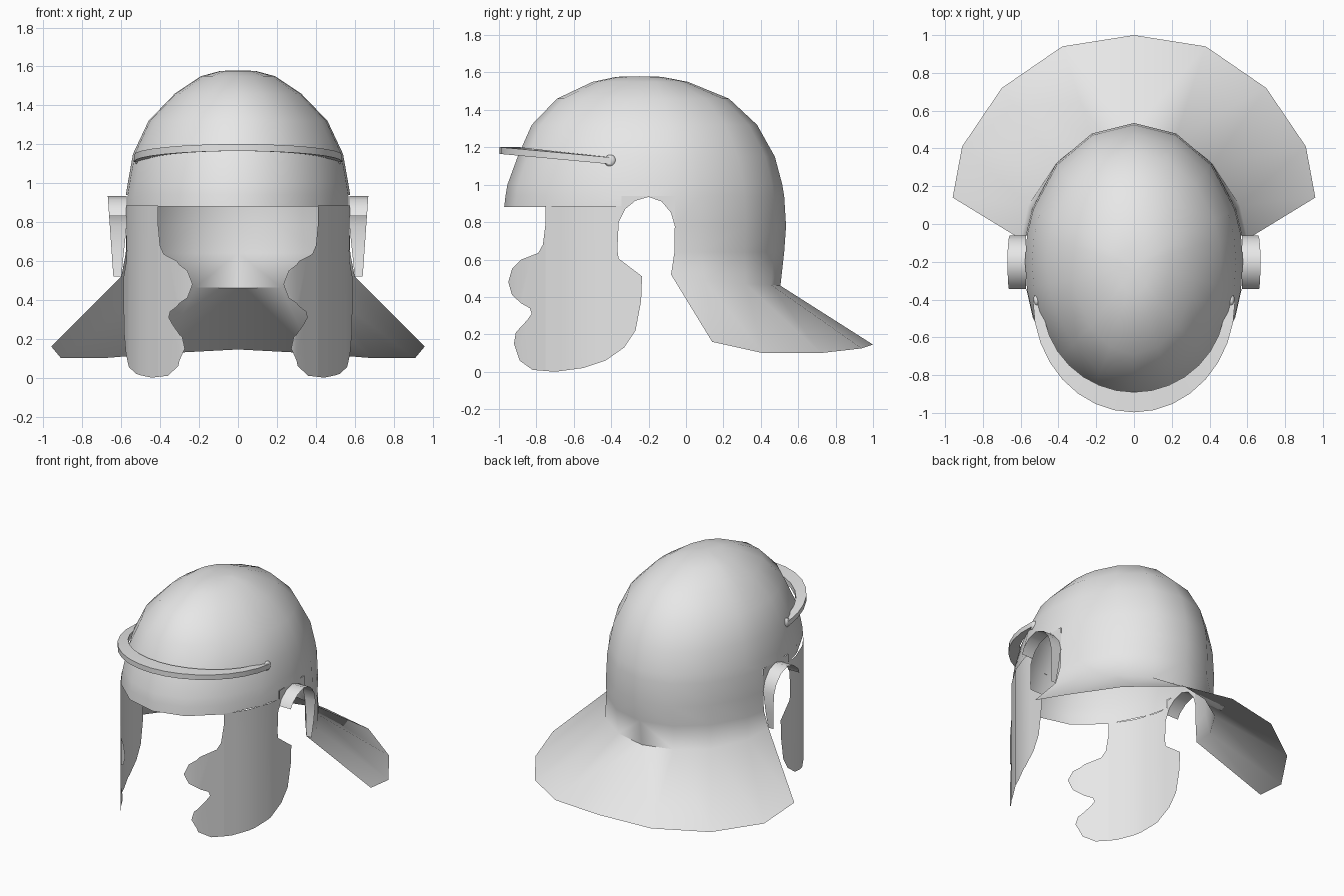
import bpy, bmesh
from math import sin, cos, radians, pi
from mathutils import Vector

cube = bpy.data.objects.get("Cube")
if cube:
    bpy.data.objects.remove(cube, do_unlink=True)

steel = bpy.data.materials.new("steel_grey")
steel.use_nodes = True
GREY = (0.8, 0.8, 0.8, 1)
steel.diffuse_color = GREY
steel.node_tree.nodes["Principled BSDF"].inputs["Base Color"].default_value = GREY


def finish(bm, name, angle):
    """Turn a right-or-left half into a mirrored, shaded object."""
    bmesh.ops.remove_doubles(bm, verts=bm.verts, dist=0.002)
    bmesh.ops.recalc_face_normals(bm, faces=bm.faces)
    mesh = bpy.data.meshes.new(name)
    bm.to_mesh(mesh)
    bm.free()
    mesh.materials.append(steel)
    ob = bpy.data.objects.new(name, mesh)
    bpy.context.collection.objects.link(ob)
    mirror = ob.modifiers.new("mirror", 'MIRROR')
    mirror.use_clip = True
    bpy.ops.object.select_all(action='DESELECT')
    ob.select_set(True)
    bpy.context.view_layer.objects.active = ob
    bpy.ops.object.modifier_apply(modifier="mirror")
    bpy.ops.object.shade_smooth_by_angle(angle=radians(angle))
    return ob


def loft(bm, rows):
    """Join neighbouring rows of points with quads."""
    grid = [[bm.verts.new(p) for p in row] for row in rows]
    for a, b in zip(grid, grid[1:]):
        for i in range(len(a) - 1):
            bm.faces.new((a[i], a[i + 1], b[i + 1], b[i]))
    return grid


def interp(table, t):
    for (t0, v0), (t1, v1) in zip(table, table[1:]):
        if t <= t1:
            break
    return v0 + (v1 - v0) * (t - t0) / (t1 - t0)


# Half-ring angles from back to front; the ear opening spans EAR_BACK..EAR_FRONT
ANGLES = [0, 22.5, 45, 67.5, 79, 90, 100.9, 112.5, 135, 157.5, 180]
EAR_BACK, EAR_FRONT = 4, 6
MID_Y = -0.2


def ring(z, front, back, half_width):
    pts = []
    for a in ANGLES:
        c = cos(radians(a))
        reach = back - MID_Y if c > 0 else MID_Y - front
        pts.append(Vector((abs(half_width * sin(radians(a))) if a % 180 else 0,
                           MID_Y + reach * c, z)))
    return pts


# Bowl: (height, front y, back y, half width)
bm = bmesh.new()
bowl = [ring(*r) for r in (
    (1.577, -0.37, -0.13, 0.09), (1.55, -0.50, 0.01, 0.19),
    (1.46, -0.69, 0.23, 0.325), (1.32, -0.825, 0.38, 0.46),
    (1.15, -0.90, 0.475, 0.54), (1.0, -0.955, 0.515, 0.567),
    (0.94, -0.965, 0.525, 0.577))]
grid = loft(bm, bowl)
pole = bm.verts.new((0, -0.25, 1.58))
for a, b in zip(grid[0], grid[0][1:]):
    bm.faces.new((pole, a, b))

# Brow band below the bowl
brow = ring(0.88, -0.972, 0.53, 0.58)
loft(bm, [bowl[-1][EAR_FRONT:], brow[EAR_FRONT:]])

# Nape and flared neck guard
nape = [bowl[-1][:EAR_BACK + 1]]
for z, back, width in ((0.78, 0.535, 0.583), (0.64, 0.525, 0.588)):
    nape.append(ring(z, -0.97, back, width)[:EAR_BACK + 1])
crease = [(0, 0.505, 0.46), (0.22, 0.455, 0.465), (0.42, 0.32, 0.47),
          (0.56, 0.1, 0.49), (0.60, -0.08, 0.52)]
rim = [(0, 1.0, 0.145), (0.38, 0.94, 0.125), (0.70, 0.72, 0.1),
       (0.91, 0.41, 0.1), (0.96, 0.14, 0.16)]
loft(bm, nape + [crease, rim])

# Ear arch: spandrel filling up to the bowl, and an outward flange
arch = [(-0.08, 0.52), (-0.065, 0.64), (-0.06, 0.78), (-0.08, 0.85), (-0.13, 0.91),
        (-0.2, 0.935), (-0.27, 0.915), (-0.325, 0.87), (-0.345, 0.83)]


def side_x(y, z):
    return interp([(0.5, 0.602), (0.78, 0.573), (0.95, 0.572)], z)


inner = [Vector((side_x(y, z), y, z)) for y, z in arch]
outer = [Vector((0.67 - (0.935 - z) * 0.07, y, z)) for y, z in arch]
loft(bm, [inner, outer])
loft(bm, [inner[2:], [Vector((p.x, p.y, 0.941)) for p in inner[2:]]])
finish(bm, "helmet_shell", 60)

# Cheek guards: flat outline (y, z), sliced and wrapped round the face
outline = [(-0.75, 0.885), (-0.75, 0.8), (-0.765, 0.68), (-0.79, 0.635), (-0.88, 0.6),
           (-0.93, 0.55), (-0.95, 0.48), (-0.93, 0.41), (-0.88, 0.365), (-0.835, 0.34),
           (-0.825, 0.31), (-0.85, 0.275), (-0.91, 0.21), (-0.92, 0.15), (-0.89, 0.06),
           (-0.82, 0.01), (-0.7, 0), (-0.55, 0.02), (-0.43, 0.06), (-0.33, 0.13),
           (-0.27, 0.22), (-0.24, 0.38), (-0.235, 0.51), (-0.36, 0.605),
           (-0.367, 0.65), (-0.36, 0.8), (-0.345, 0.83), (-0.345, 0.885)]
wrap = [(-0.96, 0.22), (-0.9, 0.30), (-0.75, 0.412), (-0.6, 0.505),
        (-0.45, 0.56), (-0.345, 0.575), (-0.23, 0.59)]
bm = bmesh.new()
bm.faces.new([bm.verts.new((0, y, z)) for y, z in outline])
for y in [-0.9 + 0.075 * i for i in range(9)]:
    bmesh.ops.bisect_plane(bm, geom=bm.verts[:] + bm.edges[:] + bm.faces[:],
                           plane_co=(0, y, 0), plane_no=(0, 1, 0))
for v in bm.verts:
    v.co.x = interp(wrap, v.co.y)
bmesh.ops.triangulate(bm, faces=[f for f in bm.faces if len(f.verts) > 4])
finish(bm, "cheek_guards", 60)

# Brow guard: tapered curved bar, higher at the front
bm = bmesh.new()
rows = []
for i in range(9):
    t = pi / 2 * i / 8
    section = []
    for width, depth, dz in ((0.485, 0.485, 0.018), (0.535, 0.592, 0.018),
                             (0.535, 0.592, -0.018), (0.485, 0.485, -0.018),
                             (0.485, 0.485, 0.018)):
        x = 0 if i == 0 else width * sin(t)
        y = -0.405 - depth * cos(t)
        section.append((x, y, 1.128 + 0.055 * cos(t) + dz))
    rows.append(section)
loft(bm, rows)
finish(bm, "brow_guard", 30)

# Rivets at the ends of the brow guard
bm = bmesh.new()
bmesh.ops.create_uvsphere(bm, u_segments=12, v_segments=8, radius=0.032)
bmesh.ops.scale(bm, vec=(0.6, 1, 1), verts=bm.verts)
bmesh.ops.translate(bm, vec=(0.515, -0.405, 1.128), verts=bm.verts)
finish(bm, "brow_guard_rivets", 60)
